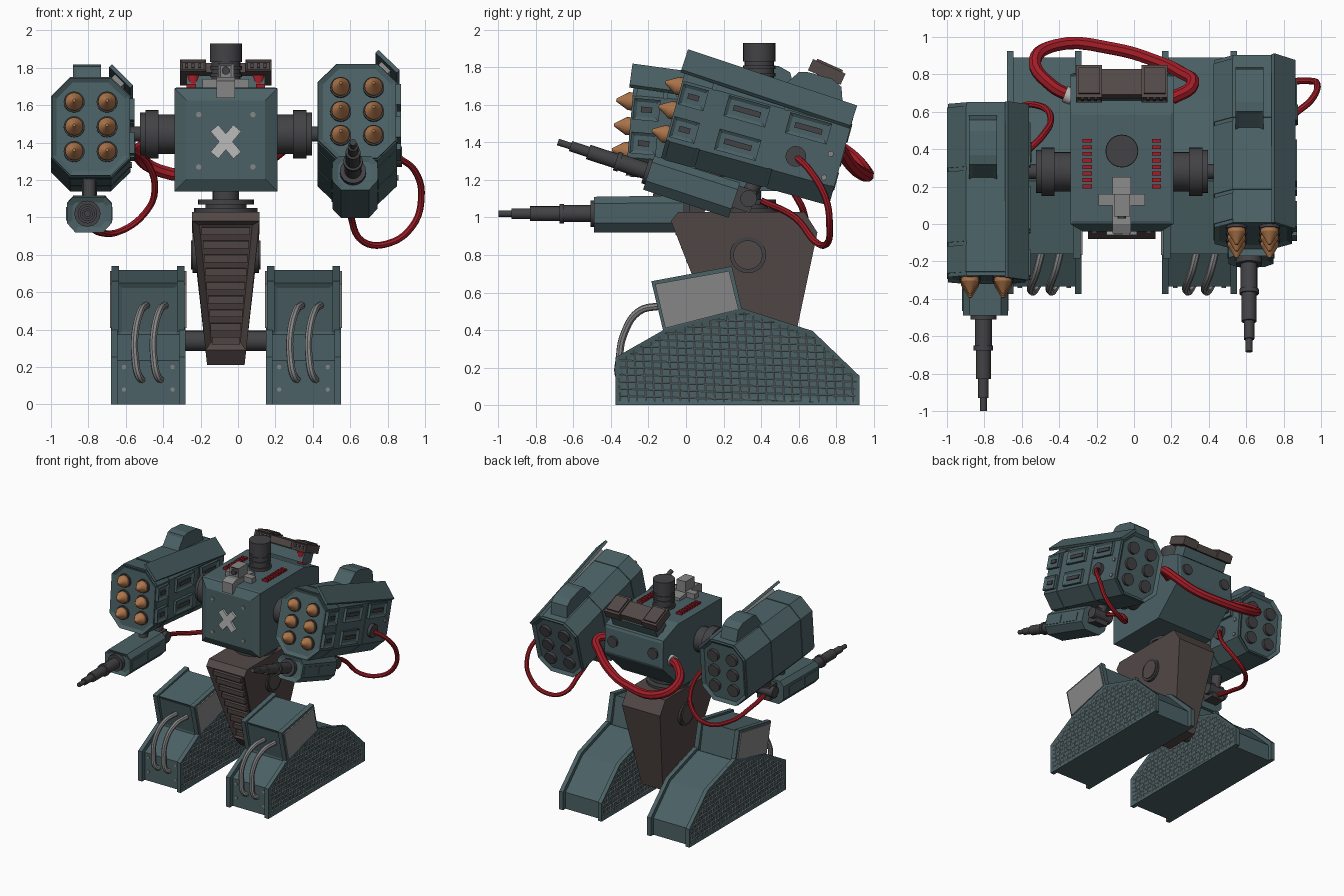
import bpy, bmesh, math
from mathutils import Matrix, Vector

if "Cube" in bpy.data.objects:
    bpy.data.objects.remove(bpy.data.objects["Cube"])

COL = dict(teal=(.07, .12, .13), brown=(.085, .066, .062), dark=(.055, .055, .06), red=(.36, .012, .02),
           orange=(.42, .18, .07), grey=(.24, .24, .24), light=(.5, .5, .5))
MATS = {}
for key, c in COL.items():
    MATS[key] = bpy.data.materials.new(key + "_paint")
    MATS[key].diffuse_color = (*c, 1)
I = Matrix.Identity(4)
CX = -.065  # mirror centre of body and legs


def finish(name, bm, col, M=I, smooth=False):
    me = bpy.data.meshes.new(name)
    bm.transform(M)
    bm.to_mesh(me)
    bm.free()
    me.materials.append(MATS[col])
    ob = bpy.data.objects.new(name, me)
    bpy.context.collection.objects.link(ob)
    if smooth:
        bpy.ops.object.select_all(action='DESELECT')
        bpy.context.view_layer.objects.active = ob
        ob.select_set(True)
        bpy.ops.object.shade_smooth_by_angle(angle=math.radians(35))
    return ob


def box(name, size, loc, col, M=I, rot=(0, 0, 0), inset=None):
    bm = bmesh.new()
    bmesh.ops.create_cube(bm, size=1)
    bm.transform(Matrix.Diagonal((*size, 1)))
    inset_faces(bm, inset)
    R = Matrix.Rotation(rot[0], 4, 'X') @ Matrix.Rotation(rot[1], 4, 'Y')
    return finish(name, bm, col, M @ Matrix.Translation(loc) @ R)


def inset_faces(bm, inset):
    # inset = list of (direction, thickness, depth)
    for d, t, h in inset or []:
        bm.normal_update()
        f = max(bm.faces, key=lambda f: f.normal.dot(Vector(d)) * (1 + f.calc_area()))
        bmesh.ops.inset_region(bm, faces=[f], thickness=t, depth=h, use_even_offset=True)


def prism(name, pts, a, b, col, axis='x', M=I, inset=None, warp=None):
    # extrude a 2D profile: (y,z) along x, or (x,z) along y
    bm = bmesh.new()
    put = (lambda p, t: (t, p[0], p[1])) if axis == 'x' else (lambda p, t: (p[0], t, p[1]))
    A = [bm.verts.new(put(p, a)) for p in pts]
    B = [bm.verts.new(put(p, b)) for p in pts]
    bm.faces.new(A)
    bm.faces.new(B)
    for i in range(len(pts)):
        j = (i + 1) % len(pts)
        bm.faces.new((A[i], A[j], B[j], B[i]))
    if warp:
        for v in bm.verts:
            v.co = warp(v.co)
    bmesh.ops.recalc_face_normals(bm, faces=bm.faces)
    inset_faces(bm, inset)
    return finish(name, bm, col, M)


def cyl(name, p0, p1, r, col, r2=None, n=20, M=I):
    p0, p1 = Vector(p0), Vector(p1)
    bm = bmesh.new()
    bmesh.ops.create_cone(bm, cap_ends=True, segments=n, radius1=r, radius2=r if r2 is None else r2,
                          depth=(p1 - p0).length)
    Q = (p1 - p0).to_track_quat('Z', 'Y').to_matrix().to_4x4()
    return finish(name, bm, col, M @ Matrix.Translation((p0 + p1) / 2) @ Q, True)


def tube(name, pts, r, col):
    cu = bpy.data.curves.new(name, 'CURVE')
    cu.dimensions = '3D'
    cu.bevel_depth, cu.bevel_resolution, cu.resolution_u, cu.use_fill_caps = r, 2, 5, True
    sp = cu.splines.new('BEZIER')
    sp.bezier_points.add(len(pts) - 1)
    for bp, p in zip(sp.bezier_points, pts):
        bp.co = p
        bp.handle_left_type = bp.handle_right_type = 'AUTO'
    ob = bpy.data.objects.new(name, cu)
    bpy.context.collection.objects.link(ob)
    me = bpy.data.meshes.new_from_object(ob.evaluated_get(bpy.context.evaluated_depsgraph_get()))
    bpy.data.objects.remove(ob)
    bm = bmesh.new()
    bm.from_mesh(me)
    finish(name, bm, col, I, True)


def tread_mesh(name, pts, x):
    # flat panel sliced into a grid, then turned into wire
    bm = bmesh.new()
    f = bm.faces.new([bm.verts.new((x, *p)) for p in pts])
    ring = bmesh.ops.inset_region(bm, faces=[f], thickness=.045, use_even_offset=True)['faces']
    bmesh.ops.delete(bm, geom=ring, context='FACES')
    cuts = [((0, .046 * i - .35, 0), (0, 1, .06)) for i in range(28)] + \
           [((0, 0, .038 * i), (0, .03, 1)) for i in range(1, 14)]
    for co, no in cuts:
        bmesh.ops.bisect_plane(bm, geom=bm.verts[:] + bm.edges[:] + bm.faces[:], plane_co=co, plane_no=no)
    w = finish(name, bm, 'light').modifiers.new("wire", 'WIREFRAME')
    w.thickness, w.use_even_offset = .007, False


# feet
FOOT = [(-.375, 0), (-.375, .255), (-.12, .40), (.30, .515), (.675, .395), (.925, .155), (.925, 0)]
CORE = [(-.335, 0), (-.335, .235), (-.1, .375), (.29, .49), (.66, .37), (.89, .14), (.89, 0)]
ANKLE = [(-.185, .66), (.245, .74), (.30, .50), (-.12, .39)]
ANKLE_CORE = [(-.16, .65), (.23, .72), (.28, .45), (-.1, .36)]
for side, s in (("left", -1), ("right", 1)):
    fx = CX + s * .415
    prism(side + "_foot_core", CORE, fx - .17, fx + .17, 'teal')
    prism(side + "_ankle_core", ANKLE_CORE, fx - .17, fx + .17, 'teal', inset=[((0, -1, -.2), .03, -.01)])
    for k in (-1, 1):
        prism(side + "_foot_side", FOOT, fx + k * .165, fx + k * .2, 'teal', inset=[((k, 0, 0), .04, -.009)])
        tread_mesh(side + "_foot_tread", FOOT, fx + k * .193)
        prism(side + "_ankle_side", ANKLE, fx + k * .155, fx + k * .195, 'teal')
        prism(side + "_ankle_panel", [(-.165, .645), (.23, .715), (.28, .51), (-.11, .41)],
              fx + k * .19, fx + k * .205, 'grey')
        o = fx + k * .05
        tube(side + "_foot_cable", [(o + .04, -.13, .53), (o + .01, -.25, .50), (o - .02, -.33, .38),
                                    (o - .02, -.355, .25), (o, -.355, .15), (o + .02, -.32, .13)], .02, 'grey')
        for z in (.08, .2):
            cyl(side + "_foot_bolt", (fx + k * .13, -.33, z), (fx + k * .13, -.343, z), .012, 'grey', n=8)
cyl("foot_axle", (CX - .25, .33, .34), (CX + .25, .33, .34), .055, 'dark')

# leg column, tapered downwards, with slatted front
LEG = [(-.04, 1.03), (.63, 1.03), (.70, .92), (.55, .21), (.25, .21), (.19, .29), (-.08, .98)]
prism("leg_column", LEG, -1, 1, 'brown', M=Matrix.Translation((CX, 0, 0)), inset=[((0, -1, -.4), .035, -.03)],
      warp=lambda c: Vector((c.x * (.10 + .08 * min(1, (c.z - .21) / .7)), c.y, c.z)))
for i in range(9):
    t = (i + .7) / 9.4
    box("leg_slat", (.27 - .13 * t, .035, .04), (CX, -.06 + .27 * t, .98 - .69 * t), 'brown', rot=(.1, 0, 0))
for k in (-1, 1):
    cyl("leg_hub_rim", (CX + k * .14, .33, .80), (CX + k * .178, .33, .80), .097, 'dark', n=24)
    cyl("leg_hub", (CX + k * .14, .33, .80), (CX + k * .186, .33, .80), .078, 'brown', n=24)
for r, z0, z1 in ((.17, 1.03, 1.05), (.11, 1.05, 1.07), (.15, 1.07, 1.095), (.07, 1.095, 1.15)):
    cyl("waist_ring", (CX, .33, z0), (CX, .33, z1), r, 'dark', n=24)

# body
BODY = [(.0, 1.14), (.0, 1.69), (.60, 1.69), (.79, 1.62), (.80, 1.38), (.55, 1.14)]
prism("body", BODY, CX - .275, CX + .275, 'teal',
      inset=[((0, -1, 0), .065, .04), ((0, 0, 1), .015, .006), ((0, 1, 0), .02, .008)])
for r in (-1, 1):
    box("front_cross", (.19, .025, .055), (CX, -.045, 1.405), 'light', rot=(0, r * .87, 0))
    for z in (1.27, 1.55):
        cyl("front_bolt", (CX + r * .145, -.03, z), (CX + r * .145, -.047, z), .015, 'grey', n=8)
    cyl("rear_port", (CX + r * .19, .78, 1.50), (CX + r * .19, .82, 1.50), .045, 'dark')
    # red vents
    for i in range(8):
        box("top_vent", (.05, .02, .025), (CX + r * .185, .20 + .035 * i, 1.70), 'red')
    # rear brown boxes
    P = Matrix.Translation((CX + r * .175, .75, 1.775)) @ Matrix.Rotation(-.42, 4, 'X')
    box("rear_box", (.14, .19, .065), (0, 0, 0), 'brown', P, inset=[((0, -1, 0), .012, -.01)])
    box("rear_box_lid", (.115, .15, .02), (0, 0, .034), 'brown', P)
    for x in (-.035, 0, .035):
        box("rear_box_slot", (.015, .01, .025), (x, -.09, 0), 'dark', P)
    cyl("rear_box_post", (CX + r * .175, .70, 1.6), (CX + r * .175, .71, 1.76), .035, 'red')
box("rear_crossbar", (.24, .15, .055), (CX, .75, 1.77), 'brown', rot=(-.42, 0, 0))
box("rear_box_base", (.42, .13, .08), (CX, .735, 1.695), 'teal', rot=(-.42, 0, 0))
for r, z0, z1 in ((.088, 1.69, 1.72), (.078, 1.72, 1.75), (.086, 1.75, 1.77), (.078, 1.77, 1.79), (.086, 1.79, 1.81),
                  (.078, 1.81, 1.83), (.086, 1.83, 1.93)):
    cyl("exhaust_stack", (CX, .39, z0), (CX, .39, z1), r, 'dark', n=24)
# sensor on top front
prism("sensor_base", [(-.05, 1.64), (-.05, 1.73), (.0, 1.75), (.25, 1.72), (.25, 1.69), (0, 1.69)],
      CX - .05, CX + .05, 'grey')
box("sensor_crossbar", (.25, .06, .05), (CX, .13, 1.715), 'grey')
box("sensor_head", (.085, .12, .12), (CX, .10, 1.765), 'grey', inset=[((0, -1, 0), .015, -.012)])
cyl("sensor_lens", (CX, .06, 1.785), (CX, .03, 1.785), .022, 'dark')

# shoulders
for k, end in ((-1, .56), (1, .52)):
    for r, a, b in ((.105, .27, .36), (.13, .36, .43), (.115, .43, .46), (.04, .46, end)):
        cyl("shoulder_joint", (CX + k * a, .28, 1.445), (CX + k * b, .28, 1.445), r, 'dark', n=24)

# missile pods, two identical copies at different tilt
w, h, c, L = .207, .262, .1, .465
OCT = [(-w, -h + c), (-w, h - c), (-w + c, h), (w - c, h), (w, h - c), (w, -h + c), (w - c, -h), (-w + c, -h)]
for side, loc, tilt in (("left", (-.788, .165, 1.445), 5), ("right", (.637, .385, 1.445), 15.5)):
    M = Matrix.Translation(loc) @ Matrix.Rotation(math.radians(-tilt), 4, 'X')
    prism(side + "_pod", OCT, -L, L, 'teal', 'y', M, [((0, -1, 0), .025, -.015), ((0, 1, 0), .025, -.02)])
    for y0, y1 in ((-.445, -.30), (-.28, .1), (.12, .445)):
        prism(side + "_pod_shell", [(x * 1.025, z * 1.02) for x, z in OCT], y0, y1, 'teal', 'y', M)
    for x in (-.088, .088):
        for z in (-.133, 0, .133):
            cyl(side + "_missile_collar", (x, -.44, z), (x, -.465, z), .056, 'dark', M=M)
            cyl(side + "_missile_body", (x, -.44, z), (x, -.485, z), .048, 'orange', n=16, M=M)
            cyl(side + "_missile_tip", (x, -.485, z), (x, -.55, z), .048, 'orange', .008, 16, M)
            cyl(side + "_pod_rear_cap", (x, .43, z), (x, .47, z), .05, 'dark', M=M)
    # framed side hatches and hose port
    for y, z, l in ((-.385, .095, .14), (-.09, .10, .23), (.25, .10, .23), (-.385, -.085, .14), (-.09, -.085, .23)):
        box(side + "_pod_hatch", (.04, l, .115), (.215, y, z), 'teal', M, inset=[((1, 0, 0), .018, -.012)])
        box(side + "_pod_hatch_slot", (.02, l - .08, .03), (.223, y, z), 'dark', M)
    cyl(side + "_hose_port", (.19, .225, -.062), (.24, .225, -.062), .055, 'dark', M=M)
    for z in (-.13, 0):
        cyl(side + "_pod_bolt", (.2, .40, z), (.222, .40, z), .016, 'grey', n=8, M=M)
    # raised fin along the upper edge, and top housing
    F = M @ Matrix.Translation((.157, 0, .24)) @ Matrix.Rotation(-.05, 4, 'X') @ Matrix.Rotation(math.pi / 4, 4, 'Y')
    box(side + "_pod_fin", (.16, .95, .022), (0, -.01, .008), 'teal', F)
    box(side + "_pod_fin_support", (.07, .85, .05), (0, 0, -.022), 'grey', F)
    prism(side + "_pod_housing", [(.04, .25), (.12, .375), (.17, .388), (.30, .388), (.36, .36), (.40, .25)],
          -.095, .055, 'teal', M=M, inset=[((0, -1, 1), .02, -.008)])

# guns below the pods
GUN = [(-.12, -.05), (-.12, .06), (-.085, .10), (.085, .10), (.12, .06), (.12, -.05), (.075, -.10), (-.075, -.10)]
for side, loc, tilt in (("left", (-.795, -.25, 1.02), 0), ("right", (.625, .03, 1.168), 18.2)):
    M = Matrix.Translation(loc) @ Matrix.Rotation(math.radians(-tilt), 4, 'X')
    prism(side + "_gun_housing", GUN, -.24, .24, 'teal', 'y', M, [((0, -1, 0), .03, -.015)],
          lambda v: Vector((v.x, v.y, v.z * (.9 + .3 * max(0, v.y) if v.z > 0 else 1))))
    for y in (-.13, .08):
        box(side + "_gun_side_plate", (.25, .17, .07), (0, y, 0), 'teal', M)
    for r, a, b in ((.07, .22, .26), (.045, .24, .40), (.052, .40, .425), (.04, .42, .58), (.028, .58, .68),
                    (.018, .68, .75)):
        cyl(side + "_gun_barrel", (-.01, -a, 0), (-.01, -b, 0), r, 'dark', n=16, M=M)
    box(side + "_gun_rear_joint", (.12, .12, .12), (0, .28, .02), 'dark', M)
    cyl(side + "_gun_joint_pin", (-.09, .31, .03), (.09, .31, .03), .045, 'dark', M=M)
    cyl(side + "_gun_mount", (0, .1, .05), (0, .14, .24), .035, 'dark', M=M)
    cyl(side + "_gun_rear_mount", (0, .30, .03), (0, .33, .2), .04, 'dark', M=M)

# red hoses
tube("rear_hose", [(-.33, .68, 1.42), (-.44, .74, 1.41), (-.53, .87, 1.34), (-.42, .955, 1.25), (-.1, .935, 1.235),
                   (.12, .87, 1.29), (.25, .81, 1.38), (.315, .75, 1.45), (.2, .67, 1.46)], .035, 'red')
cyl("rear_hose_cap", (-.33, .68, 1.42), (-.37, .695, 1.42), .045, 'light')
tube("left_hose", [(-.56, .40, 1.36), (-.49, .47, 1.30), (-.445, .57, 1.14), (-.5, .63, 1.02), (-.62, .62, .93),
                   (-.74, .48, .92), (-.8, .25, .98), (-.8, .05, 1.02)], .018, 'red')
tube("right_hose", [(.86, .59, 1.32), (.945, .66, 1.25), (.98, .745, 1.10), (.93, .765, .95), (.80, .75, .86),
                    (.67, .69, .87), (.605, .58, 1.0), (.61, .40, 1.09)], .018, 'red')

for m in bpy.data.materials:
    if m.users and not m.is_grease_pencil:
        m.use_nodes = True
        m.node_tree.nodes["Principled BSDF"].inputs["Base Color"].default_value = m.diffuse_color
